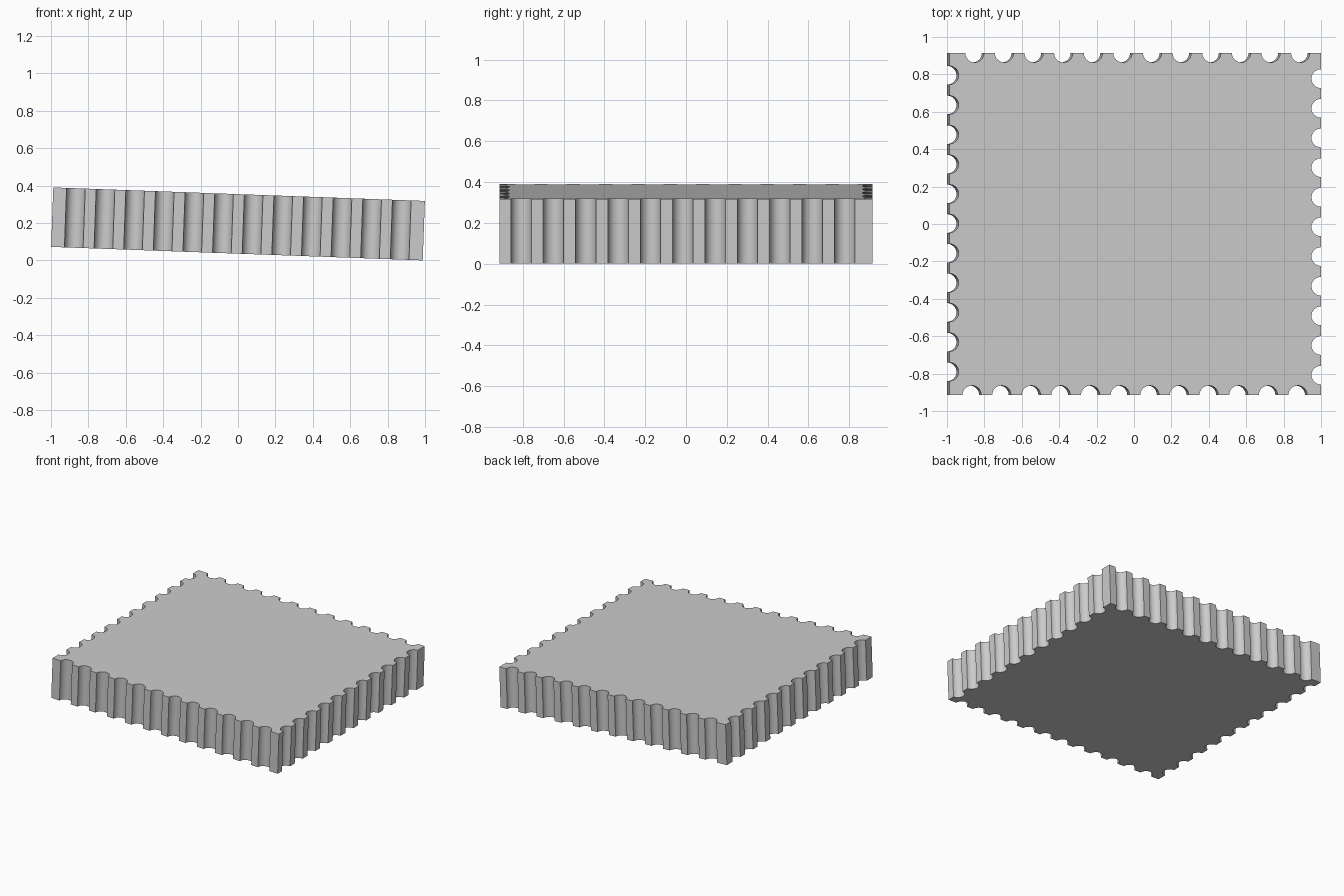
import bpy
import bmesh
from math import sin, cos, pi, radians
from mathutils import Vector

cube = bpy.data.objects.get("Cube")
if cube:
    bpy.data.objects.remove(cube, do_unlink=True)

HALF_X, HALF_Y, THICK = 0.994, 0.914, 0.318
NOTCH_R, PITCH, SEGMENTS = 0.05, 0.1585, 16
TILT = radians(2.08)


def notched_edge(corner, direction, first, count):
    """Outline of one side: its start corner, then a row of half-round notches."""
    along = Vector(direction)
    inward = Vector((-along.y, along.x))
    start = Vector(corner)
    points = [start]
    for i in range(count):
        centre = start + along * (first + i * PITCH)
        for k in range(SEGMENTS + 1):
            a = pi * k / SEGMENTS
            points.append(centre + NOTCH_R * (inward * sin(a) - along * cos(a)))
    return points


# Perforated outline, walked around the four sides
outline = (
    notched_edge((-HALF_X, -HALF_Y), (1, 0), 0.121, 12)
    + notched_edge((HALF_X, -HALF_Y), (0, 1), 0.106, 11)
    + notched_edge((HALF_X, HALF_Y), (-1, 0), 0.109, 12)
    + notched_edge((-HALF_X, HALF_Y), (0, -1), 0.119, 11)
)

# Extrude the outline into a thick plate
bm = bmesh.new()
base = bm.faces.new([bm.verts.new((p.x, p.y, -THICK / 2)) for p in outline])
extruded = bmesh.ops.extrude_face_region(bm, geom=[base], use_keep_orig=True)
top_verts = [g for g in extruded["geom"] if isinstance(g, bmesh.types.BMVert)]
bmesh.ops.translate(bm, vec=(0, 0, THICK), verts=top_verts)
bmesh.ops.recalc_face_normals(bm, faces=bm.faces)
mesh = bpy.data.meshes.new("perforated_plate")
bm.to_mesh(mesh)
bm.free()

plate = bpy.data.objects.new("perforated_plate", mesh)
bpy.context.collection.objects.link(plate)

# Lean the plate slightly down to its left and rest it on the floor
plate.rotation_euler.y = TILT
plate.location.z = HALF_X * sin(TILT) + THICK / 2 * cos(TILT)

bpy.ops.object.select_all(action="DESELECT")
plate.select_set(True)
bpy.context.view_layer.objects.active = plate
bpy.ops.object.shade_smooth_by_angle(angle=radians(30))
